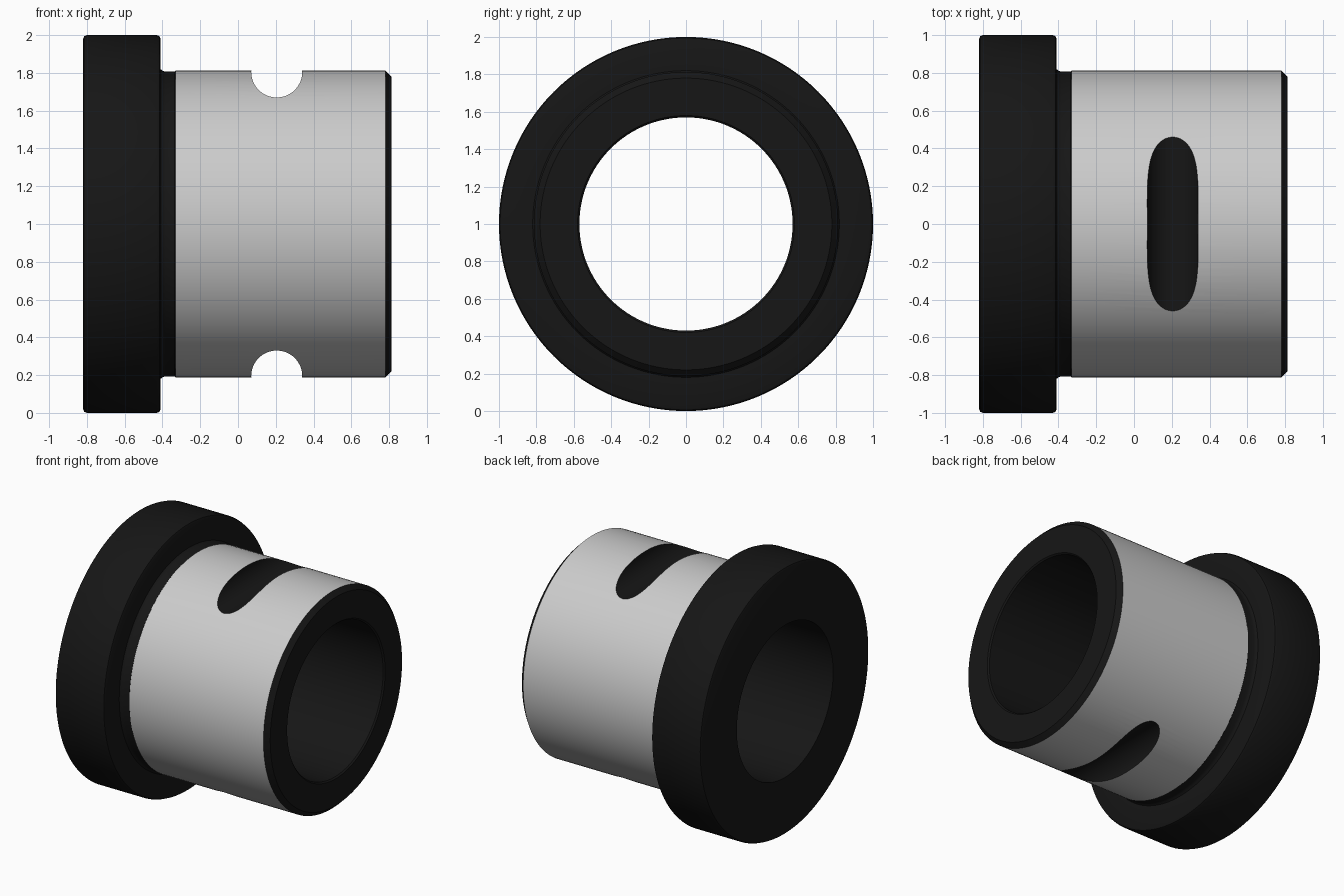
import bpy, bmesh, math
from mathutils import Matrix, Vector

if "Cube" in bpy.data.objects:
    bpy.data.objects.remove(bpy.data.objects["Cube"])

N = 128
dark = bpy.data.materials.new("black_coating")
dark.diffuse_color = (0.008, 0.008, 0.008, 1)
dark.use_nodes = True
dark.node_tree.nodes["Principled BSDF"].inputs["Base Color"].default_value = dark.diffuse_color


def new_object(name, bm):
    bmesh.ops.recalc_face_normals(bm, faces=bm.faces[:])
    mesh = bpy.data.meshes.new(name)
    bm.to_mesh(mesh)
    bm.free()
    mesh.materials.append(None)   # slot 0: plain grey
    mesh.materials.append(dark)   # slot 1: black
    ob = bpy.data.objects.new(name, mesh)
    bpy.context.collection.objects.link(ob)
    return ob


# closed (x, radius) profile of the flanged bushing, revolved about the x axis
profile = [
    (-0.82, 0.57), (-0.82, 0.98), (-0.814, 0.994), (-0.80, 1.0),
    (-0.43, 1.0), (-0.416, 0.994), (-0.41, 0.98),
    (-0.41, 0.82), (-0.40, 0.811), (-0.385, 0.807), (-0.335, 0.807),
    (-0.33, 0.813), (0.78, 0.813), (0.813, 0.78),
    (0.813, 0.58), (0.803, 0.57),
]
GREY_START = 11  # the profile segment forming the ground outer surface

bm = bmesh.new()
rings = []
for i in range(N):
    a = 2 * math.pi * i / N
    rings.append([bm.verts.new((x, r * math.sin(a), 1 + r * math.cos(a)))
                  for x, r in profile])
for i in range(N):
    p, q = rings[i], rings[(i + 1) % N]
    for j in range(len(profile)):
        k = (j + 1) % len(profile)
        f = bm.faces.new((p[j], p[k], q[k], q[j]))
        f.material_index = 0 if j == GREY_START else 1
bushing = new_object("flanged_bushing", bm)

# straight round-bottomed slots across the top and bottom
for side in (1, -1):
    bm = bmesh.new()
    m = Matrix.Translation(Vector((0.205, 0, 1 + side * 0.805))) @ Matrix.Rotation(math.pi / 2, 4, 'X')
    bmesh.ops.create_cone(bm, cap_ends=True, segments=64, radius1=0.135,
                          radius2=0.135, depth=1.4, matrix=m)
    for f in bm.faces:
        f.material_index = 1
    cutter = new_object("slot_cutter", bm)
    cutter.hide_render = True
    mod = bushing.modifiers.new("slot", 'BOOLEAN')
    mod.operation = 'DIFFERENCE'
    mod.solver = 'EXACT'
    mod.object = cutter
    bpy.ops.object.select_all(action='DESELECT')
    bpy.context.view_layer.objects.active = bushing
    bushing.select_set(True)
    bpy.ops.object.modifier_apply(modifier=mod.name)
    bpy.data.objects.remove(cutter)

bpy.ops.object.shade_smooth_by_angle(angle=math.radians(30))
